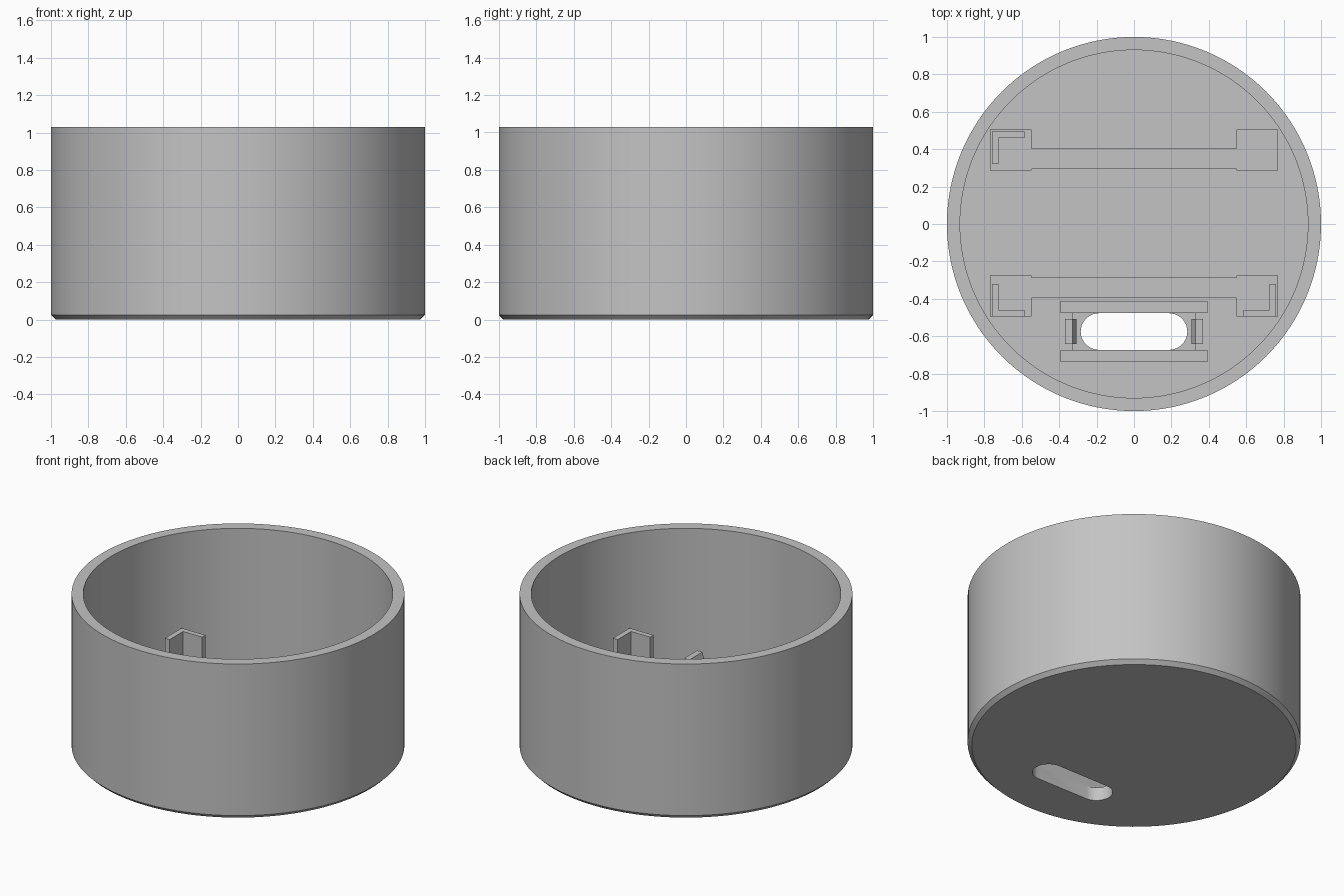
import bpy, bmesh
from math import pi, sin, cos, radians
from mathutils import Vector

if "Cube" in bpy.data.objects:
    bpy.data.objects.remove(bpy.data.objects["Cube"], do_unlink=True)

grey = bpy.data.materials.new("plain grey")
grey.use_nodes = True
COLOUR = (0.55, 0.55, 0.55, 1)
grey.diffuse_color = COLOUR
grey.node_tree.nodes["Principled BSDF"].inputs["Base Color"].default_value = COLOUR

FLOOR = 0.1        # top of the cup floor
ROOT = FLOOR - 0.02  # parts sink slightly into the floor
PORT_Y = -0.575    # centre of the port opening


def finish(name, bm):
    bmesh.ops.recalc_face_normals(bm, faces=bm.faces)
    mesh = bpy.data.meshes.new(name)
    bm.to_mesh(mesh)
    bm.free()
    mesh.materials.append(grey)
    obj = bpy.data.objects.new(name, mesh)
    bpy.context.collection.objects.link(obj)
    return obj


def prism(name, outline, direction):
    """Extrude a closed 3D outline along a direction."""
    bm = bmesh.new()
    face = bm.faces.new([bm.verts.new(p) for p in outline])
    new = bmesh.ops.extrude_face_region(bm, geom=[face])["geom"]
    verts = [v for v in new if isinstance(v, bmesh.types.BMVert)]
    bmesh.ops.translate(bm, verts=verts, vec=Vector(direction))
    return finish(name, bm)


def plan(name, points, z0, z1):
    """Extrude an outline drawn in plan between two heights."""
    return prism(name, [(x, y, z0) for x, y in points], (0, 0, z1 - z0))


def rect(x0, x1, y0, y1):
    return [(x0, y0), (x1, y0), (x1, y1), (x0, y1)]


# Cup shell turned from its section, with a chamfered foot
section = [(0, 0), (0.975, 0), (1, 0.025), (1, 1.03), (0.93, 1.03), (0.93, FLOOR), (0, FLOOR)]
bm = bmesh.new()
pts = [bm.verts.new((r, 0, z)) for r, z in section]
edges = [bm.edges.new(pair) for pair in zip(pts, pts[1:])]
bmesh.ops.spin(bm, geom=pts + edges, cent=(0, 0, 0), axis=(0, 0, 1),
               angle=2 * pi, steps=128, use_merge=True)
bmesh.ops.remove_doubles(bm, verts=bm.verts, dist=0.0001)
cup = finish("cup_shell", bm)

# Rounded port opening and shallow pocket cut in the floor
slot = []
for side in (1, -1):
    for i in range(17):
        a = -pi / 2 + pi * i / 16
        slot.append((side * (0.187 + 0.098 * cos(a)), PORT_Y + side * 0.098 * sin(a)))
cutters = [plan("port_cutter", slot, -0.1, 0.2),
           plan("pocket_cutter", rect(-0.33, 0.33, PORT_Y - 0.099, PORT_Y + 0.099), 0.088, 0.2)]
bpy.context.view_layer.objects.active = cup
cup.select_set(True)
for cutter in cutters:
    cutter.hide_render = True
    mod = cup.modifiers.new("cut", "BOOLEAN")
    mod.operation = "DIFFERENCE"
    mod.solver = "EXACT"
    mod.object = cutter
    bpy.ops.object.modifier_apply(modifier=mod.name)
    bpy.data.objects.remove(cutter, do_unlink=True)
bpy.ops.object.shade_smooth_by_angle(angle=radians(30))

# Two dog-bone supports: a narrow bar with a square pad at each end
PAD_TOP = 0.2
for name, y in (("front", -0.385), ("back", 0.395)):
    inner = -0.055 if y > 0 else 0.055
    half = [(0.77, -0.11), (0.77, 0.11), (0.547, 0.11)]
    b0, b1 = (-0.1, 0.008) if y > 0 else (-0.01, 0.1)
    right = [(0.547, b0), (0.547, -0.11)] + half + [(0.547, b1)]
    left = [(-px, py) for px, py in reversed(right)]
    plan(name + "_support", [(px, y + py) for px, py in right + left], ROOT, PAD_TOP)

# L-shaped corner brackets on three of the four pads
for name, sx, sy in (("front_left", 1, -1), ("front_right", -1, -1), ("back_right", -1, 1)):
    ell = [(0.76, 0.495), (0.585, 0.495), (0.585, 0.46), (0.725, 0.46), (0.725, 0.32), (0.76, 0.32)]
    plan(name + "_bracket", [(sx * x, sy * y) for x, y in ell], PAD_TOP - 0.02, 0.41)

# Rails on both sides of the port
for name, side in (("front", -1), ("back", 1)):
    y0, y1 = sorted((PORT_Y + side * 0.099, PORT_Y + side * 0.163))
    plan(name + "_port_rail", rect(-0.393, 0.393, y0, y1), ROOT, 0.18)

# Hooked snap clips at the ends of the port
for name, side in (("left", 1), ("right", -1)):
    hook = [(0.368, ROOT), (0.33, ROOT), (0.33, 0.22), (0.307, 0.24), (0.33, 0.31), (0.368, 0.31)]
    prism(name + "_snap_clip", [(side * x, PORT_Y - 0.067, z) for x, z in hook], (0, 0.134, 0))
